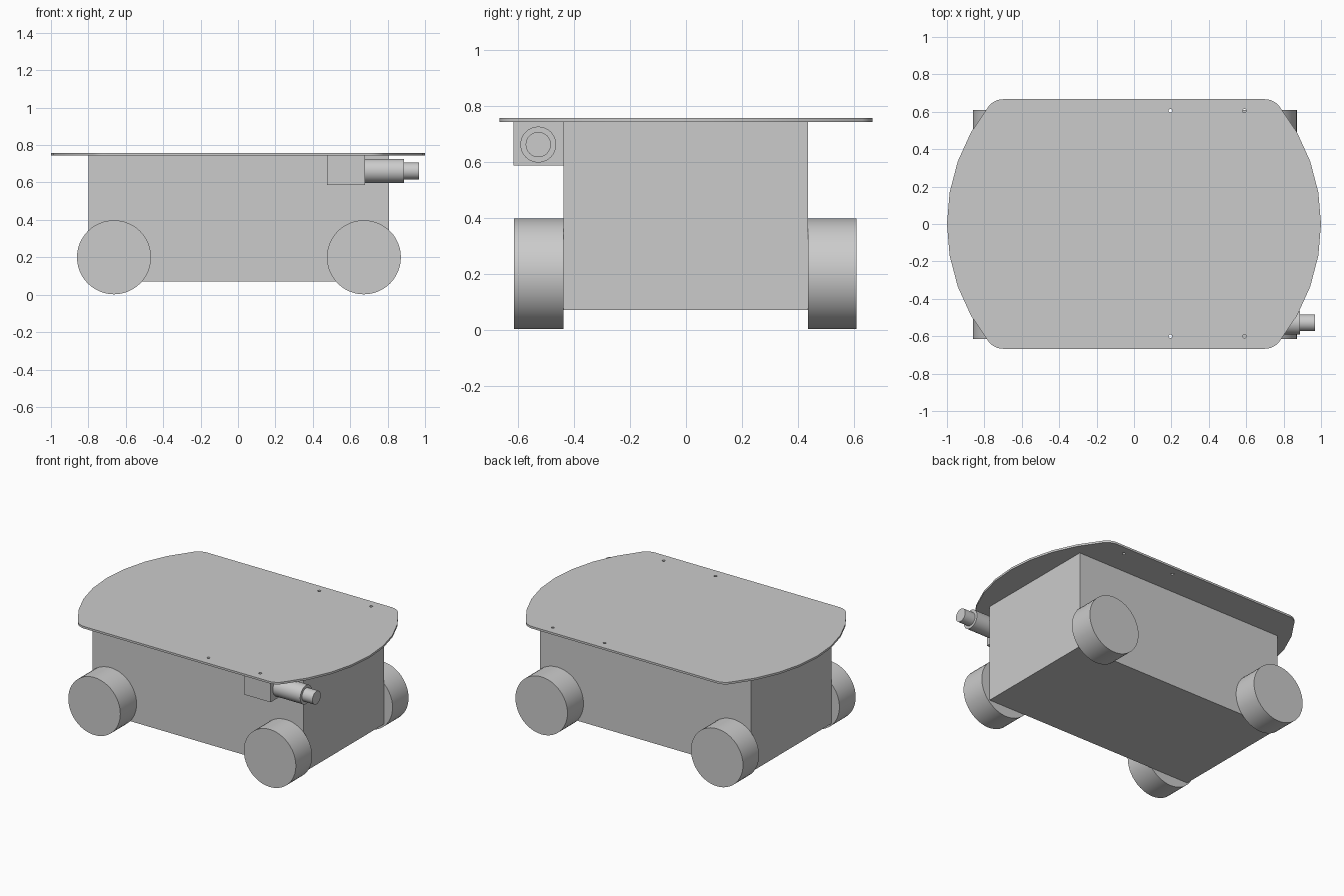
import bpy
import math
from mathutils import Matrix, Vector

cube = bpy.data.objects.get("Cube")
if cube:
    bpy.data.objects.remove(cube, do_unlink=True)

# Single plain grey finish
grey = bpy.data.materials.new("plain grey")
grey.use_nodes = True
colour = (0.6, 0.6, 0.6, 1)
grey.diffuse_color = colour
grey.node_tree.nodes["Principled BSDF"].inputs["Base Color"].default_value = colour


def finish(obj, name):
    obj.name = name
    obj.data.materials.clear()
    obj.data.materials.append(grey)
    return obj


def box(name, low, high):
    low, high = Vector(low), Vector(high)
    bpy.ops.mesh.primitive_cube_add(size=1)
    obj = bpy.context.object
    obj.data.transform(Matrix.Translation((low + high) / 2) @ Matrix.Diagonal((high - low).to_4d()))
    return finish(obj, name)


def cylinder(name, start, end, radius):
    start, end = Vector(start), Vector(end)
    axis = end - start
    bpy.ops.mesh.primitive_cylinder_add(vertices=48, radius=radius, depth=axis.length)
    obj = bpy.context.object
    turn = axis.to_track_quat('Z', 'Y').to_matrix().to_4x4()
    obj.data.transform(Matrix.Translation((start + end) / 2) @ turn)
    bpy.ops.object.shade_smooth_by_angle(angle=math.radians(30))
    return finish(obj, name)


# Main body
box("body", (-0.8, -0.438, 0.07), (0.807, 0.436, 0.744))

# Four wheels against the body sides
for end, x in (("left", 0.673), ("right", -0.663)):
    for side, y0, y1 in (("front", -0.615, -0.438), ("back", 0.436, 0.61)):
        cylinder(f"{side}_{end}_wheel", (x, y0, 0.2), (x, y1, 0.2), 0.198)

# Camera housing, barrel and lens tube
box("camera_housing", (0.476, -0.617, 0.587), (0.68, -0.438, 0.744))
cylinder("camera_barrel", (0.68, -0.528, 0.662), (0.888, -0.528, 0.662), 0.064)
cylinder("camera_lens", (0.888, -0.528, 0.662), (0.968, -0.528, 0.662), 0.045)

# Deck outline: circular ends, filleted into straight long sides
half_width, fillet = 0.667, 0.1
cy = half_width - fillet
cx = math.sqrt((1 - fillet) ** 2 - cy ** 2)
tangent = math.atan2(cy, cx)
quarter = [(math.cos(tangent * i / 4), math.sin(tangent * i / 4)) for i in range(4)]
for i in range(9):
    a = tangent + (math.pi / 2 - tangent) * i / 8
    quarter.append((cx + fillet * math.cos(a), cy + fillet * math.sin(a)))
half = quarter + [(-x, y) for x, y in reversed(quarter)]
outline = half + [(x, -y) for x, y in reversed(half[1:-1])]

# Four small screw holes through the deck
loops = [outline]
for hx in (0.195, 0.59):
    for hy in (-0.6, 0.605):
        loops.append([(hx + 0.01 * math.cos(k * math.pi / 8),
                       hy + 0.01 * math.sin(k * math.pi / 8)) for k in range(16)])

profile = bpy.data.curves.new("deck_profile", 'CURVE')
profile.dimensions = '2D'
profile.fill_mode = 'BOTH'
profile.extrude = 0.007
for loop in loops:
    spline = profile.splines.new('POLY')
    spline.points.add(len(loop) - 1)
    for point, (x, y) in zip(spline.points, loop):
        point.co = (x, y, 0, 1)
    spline.use_cyclic_u = True
deck = bpy.data.objects.new("deck", profile)
bpy.context.collection.objects.link(deck)
bpy.ops.object.select_all(action='DESELECT')
deck.select_set(True)
bpy.context.view_layer.objects.active = deck
bpy.ops.object.convert(target='MESH')
deck = finish(bpy.context.object, "deck")
deck.data.transform(Matrix.Translation((0, 0, 0.75)))
bpy.ops.object.shade_smooth_by_angle(angle=math.radians(30))
